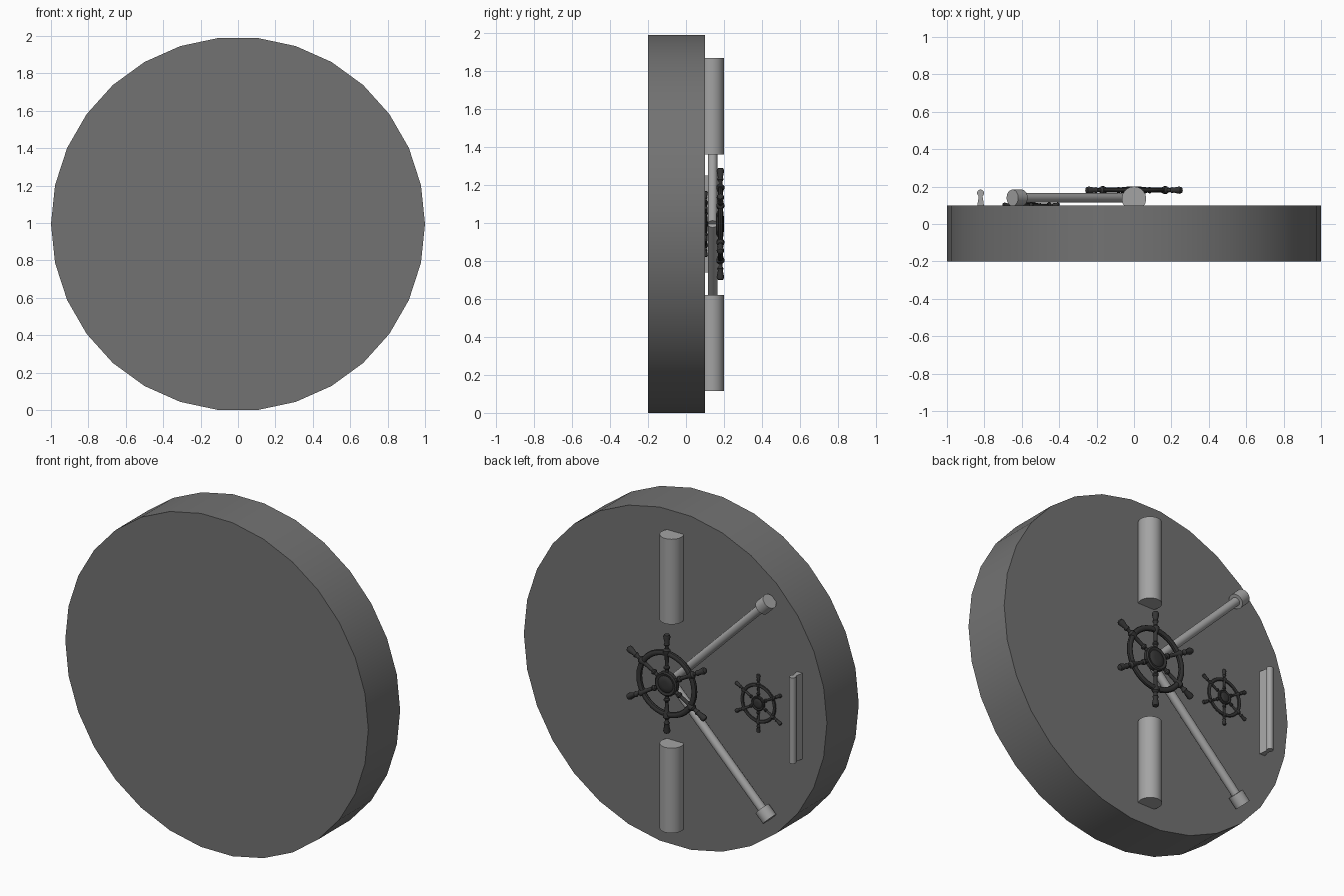
import bpy, bmesh
from math import radians, sin, cos, tau
from mathutils import Matrix, Vector

cube = bpy.data.objects.get("Cube")
if cube:
    bpy.data.objects.remove(cube, do_unlink=True)

MID = 0.9945   # height of the door's centre
BACK = 0.1     # rear face of the door


def material(name, grey):
    m = bpy.data.materials.new(name)
    m.use_nodes = True
    colour = (grey, grey, grey, 1)
    m.diffuse_color = colour
    m.node_tree.nodes["Principled BSDF"].inputs["Base Color"].default_value = colour
    return m


door_grey = material("door grey", 0.17)
steel = material("light steel", 0.37)
iron = material("dark iron", 0.035)


def lathe(name, profile, sides, matrix, mat, closed=False):
    """Turn (radius, height) points about local z; open profiles get end caps."""
    bm = bmesh.new()
    rings = [[bm.verts.new((r * cos(tau * i / sides), r * sin(tau * i / sides), h))
              for i in range(sides)] for r, h in profile]
    pairs = list(zip(rings, rings[1:]))
    if closed:
        pairs.append((rings[-1], rings[0]))
    else:
        bm.faces.new(rings[0])
        bm.faces.new(rings[-1])
    for a, b in pairs:
        for i in range(sides):
            j = (i + 1) % sides
            bm.faces.new((a[i], a[j], b[j], b[i]))
    return finish(name, bm, matrix, mat)


def finish(name, bm, matrix, mat):
    bmesh.ops.recalc_face_normals(bm, faces=bm.faces)
    mesh = bpy.data.meshes.new(name)
    bm.to_mesh(mesh)
    bm.free()
    mesh.materials.append(mat)
    obj = bpy.data.objects.new(name, mesh)
    bpy.context.collection.objects.link(obj)
    obj.matrix_world = matrix
    bpy.ops.object.select_all(action="DESELECT")
    obj.select_set(True)
    bpy.context.view_layer.objects.active = obj
    bpy.ops.object.shade_smooth_by_angle(angle=radians(35))
    return obj


def rod(name, start, end, radius, mat, sides=24):
    start, end = Vector(start), Vector(end)
    axis = end - start
    turn = axis.to_track_quat("Z", "Y").to_matrix().to_4x4()
    return lathe(name, [(radius, 0), (radius, axis.length)], sides,
                 Matrix.Translation(start) @ turn, mat)


# Round door slab
rod("door_slab", (0, -0.2, MID), (0, BACK, MID), 1, door_grey, 30)

# Vertical locking bolts
for name, low, high in (("upper_bolt", 1.36, 1.868), ("lower_bolt", 0.115, 0.622)):
    rod(name, (0, 0.135, low), (0, 0.135, high), 0.065, steel, 32)

# Diagonal locking bars with thick end collars
for name, side in (("upper", 1), ("lower", -1)):
    def along(d):
        return (-d, 0.14, MID + side * d)
    rod(name + "_bar", along(0), along(0.62), 0.025, steel)
    rod(name + "_bar_collar", along(0.6), along(0.65), 0.044, steel)

# Handwheel profiles: (radius, height) pairs
RING = [(0.182 + 0.017 * cos(tau * i / 10), 0.014 * sin(tau * i / 10)) for i in range(10)]
HUB = [(0.055, -0.022), (0.072, -0.012), (0.072, 0.01), (0.064, 0.016),
       (0.05, 0.012), (0.042, 0.018), (0.02, 0.02)]
SPOKE = [(0.011, 0.04), (0.011, 0.085), (0.017, 0.092), (0.017, 0.1), (0.01, 0.108),
         (0.012, 0.165), (0.021, 0.185), (0.021, 0.2), (0.011, 0.21), (0.01, 0.222),
         (0.017, 0.235), (0.013, 0.245), (0.02, 0.28), (0.016, 0.292), (0.007, 0.296)]


def handwheel(name, x, y, scale):
    base = (Matrix.Translation((x, y, MID)) @ Matrix.Rotation(radians(-90), 4, "X")
            @ Matrix.Scale(scale, 4))
    lathe(name + "_rim", RING, 36, base, iron, closed=True)
    lathe(name + "_hub", HUB, 24, base, iron)
    for k in range(6):
        turn = Matrix.Rotation(radians(30 + 60 * k), 4, "Z") @ Matrix.Rotation(radians(90), 4, "Y")
        lathe(f"{name}_spoke_{k + 1}", SPOKE, 12, base @ turn, iron)


handwheel("main_wheel", 0, 0.181, 1)
handwheel("small_wheel", -0.55, 0.103, 0.587)

# Pull handle: a round grip on a flared full-length web
GRIP_X, LOW, HIGH = -0.82, 0.738, 1.25
rod("pull_grip", (GRIP_X, 0.165, LOW), (GRIP_X, 0.165, HIGH), 0.019, steel, 20)
web = bmesh.new()
outline = [(-0.018, BACK), (0.018, BACK), (0.009, 0.155), (-0.009, 0.155)]
face = web.faces.new([web.verts.new((GRIP_X + x, y, LOW)) for x, y in outline])
top = bmesh.ops.extrude_face_region(web, geom=[face])["geom"]
bmesh.ops.translate(web, vec=(0, 0, HIGH - LOW),
                    verts=[v for v in top if isinstance(v, bmesh.types.BMVert)])
finish("pull_handle_web", web, Matrix.Identity(4), steel)
